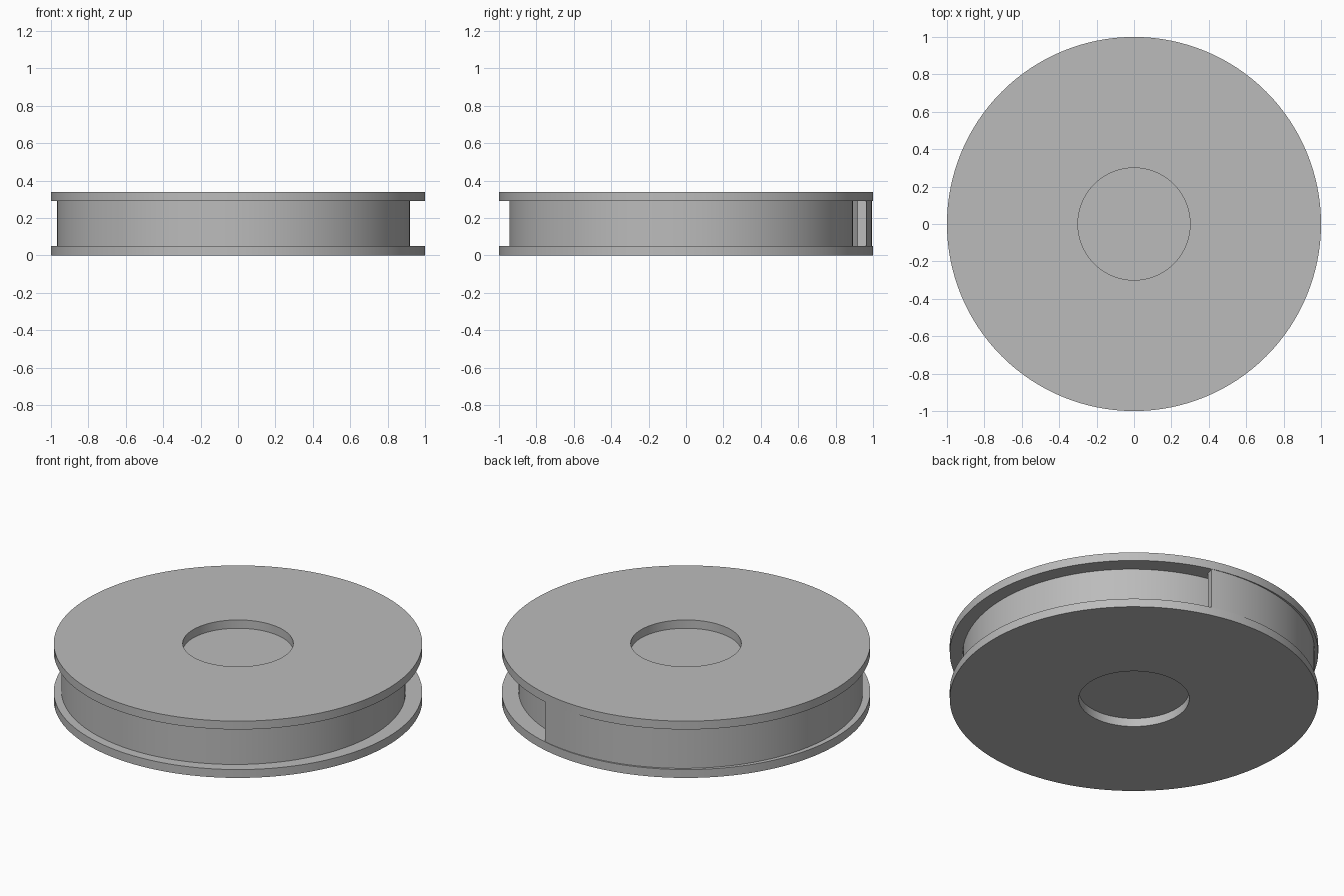
import bpy
import bmesh
import math

if "Cube" in bpy.data.objects:
    bpy.data.objects.remove(bpy.data.objects["Cube"], do_unlink=True)

HEIGHT, PLATE = 0.34, 0.05
HOLE, RIM = 0.3, 1.0
PITCH, THICK, TURNS = 0.1, 0.048, 6.5
SEGMENTS = 128
LOW, HIGH = PLATE, HEIGHT - PLATE

grey = bpy.data.materials.new("plain grey")
grey.use_nodes = True
COLOUR = (0.5, 0.5, 0.5, 1)
grey.diffuse_color = COLOUR
grey.node_tree.nodes["Principled BSDF"].inputs["Base Color"].default_value = COLOUR


def finish(name, bm):
    bmesh.ops.recalc_face_normals(bm, faces=bm.faces)
    mesh = bpy.data.meshes.new(name)
    bm.to_mesh(mesh)
    bm.free()
    mesh.materials.append(grey)
    obj = bpy.data.objects.new(name, mesh)
    bpy.context.collection.objects.link(obj)
    bpy.ops.object.select_all(action="DESELECT")
    obj.select_set(True)
    bpy.context.view_layer.objects.active = obj
    bpy.ops.object.shade_smooth_by_angle(angle=math.radians(30))


def section(bm, angle, inner, outer, z0, z1):
    """One rectangular cross-section standing on a radial line."""
    c, s = math.cos(angle), math.sin(angle)
    corners = ((inner, z0), (outer, z0), (outer, z1), (inner, z1))
    return [bm.verts.new((r * c, r * s, z)) for r, z in corners]


def bridge(bm, a, b):
    for i in range(4):
        j = (i + 1) % 4
        bm.faces.new((a[i], a[j], b[j], b[i]))


# Flat ring plates above and below
def flange(name, z0):
    bm = bmesh.new()
    rings = [section(bm, math.tau * i / SEGMENTS, HOLE, RIM, z0, z0 + PLATE)
             for i in range(SEGMENTS)]
    for i, ring in enumerate(rings):
        bridge(bm, ring, rings[(i + 1) % SEGMENTS])
    finish(name, bm)


flange("lower_flange", 0)
flange("upper_flange", HIGH)

# Solid core closing the centre between the flanges
bm = bmesh.new()
bmesh.ops.create_cone(bm, cap_ends=True, segments=SEGMENTS, radius1=HOLE + 0.002,
                      radius2=HOLE + 0.002, depth=HIGH - LOW)
bmesh.ops.translate(bm, verts=bm.verts, vec=(0, 0, HEIGHT / 2))
finish("hub", bm)

# Coiled strip, widening clockwise to its free outer end
bm = bmesh.new()
end_angle = math.radians(75)
steps = int(TURNS * SEGMENTS)
coil = []
for i in range(steps + 1):
    turns_in = i / SEGMENTS
    outer = RIM - 0.002 - PITCH * turns_in
    coil.append(section(bm, end_angle + math.tau * turns_in, outer - THICK, outer, LOW, HIGH))
for a, b in zip(coil, coil[1:]):
    bridge(bm, a, b)
bm.faces.new(coil[0])
bm.faces.new(coil[-1])
finish("coiled_strip", bm)
